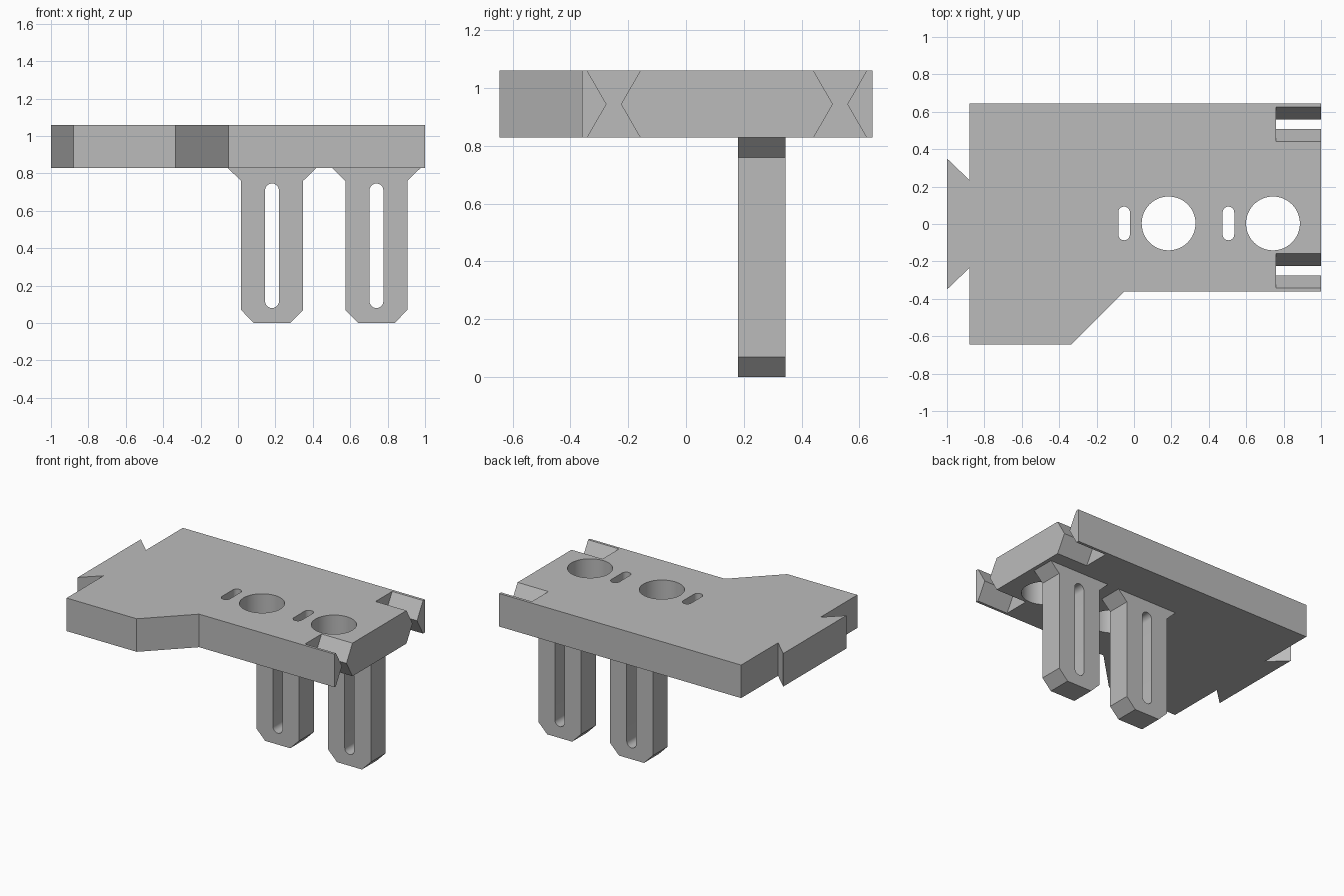
import bpy
import bmesh
import math

if "Cube" in bpy.data.objects:
    bpy.data.objects.remove(bpy.data.objects["Cube"], do_unlink=True)

grey = bpy.data.materials.new("plain grey")
grey.use_nodes = True
colour = (0.5, 0.5, 0.5, 1)
grey.diffuse_color = colour
grey.node_tree.nodes["Principled BSDF"].inputs["Base Color"].default_value = colour

BOTTOM, TOP = 0.828, 1.06
AXES = {
    "x": lambda u, v, w: (w, u, v),
    "y": lambda u, v, w: (u, w, v),
    "z": lambda u, v, w: (u, v, w),
}


def prism(name, profile, start, end, axis):
    """Extrude a 2D profile along an axis."""
    bm = bmesh.new()
    place = AXES[axis]
    face = bm.faces.new([bm.verts.new(place(u, v, start)) for u, v in profile])
    move = place(0, 0, end - start)
    new = bmesh.ops.extrude_face_region(bm, geom=[face])["geom"]
    bmesh.ops.translate(bm, vec=move, verts=[g for g in new if isinstance(g, bmesh.types.BMVert)])
    if not face.is_valid or len(bm.faces) < len(profile) + 2:
        bm.faces.new([v for v in bm.verts][:len(profile)])
    bmesh.ops.recalc_face_normals(bm, faces=bm.faces)
    mesh = bpy.data.meshes.new(name)
    bm.to_mesh(mesh)
    bm.free()
    mesh.materials.append(grey)
    obj = bpy.data.objects.new(name, mesh)
    bpy.context.collection.objects.link(obj)
    return obj


def stadium(cu, cv, radius, half, steps=16):
    """Upright rounded slot; a circle when half equals radius."""
    points = []
    for side in (1, -1):
        for i in range(steps + 1):
            a = math.pi * i / steps + (0 if side > 0 else math.pi)
            points.append((cu + radius * math.cos(a), cv + side * (half - radius) + radius * math.sin(a)))
    return points


def circle(cu, cv, radius, steps=48):
    return [(cu + radius * math.cos(math.tau * i / steps),
             cv + radius * math.sin(math.tau * i / steps)) for i in range(steps)]


def cut(target, cutter):
    cutter.hide_render = True
    mod = target.modifiers.new("cut", "BOOLEAN")
    mod.operation = "DIFFERENCE"
    mod.solver = "EXACT"
    mod.object = cutter
    bpy.context.view_layer.objects.active = target
    bpy.ops.object.modifier_apply(modifier=mod.name)
    bpy.data.objects.remove(cutter, do_unlink=True)


def smooth(obj):
    bpy.ops.object.select_all(action="DESELECT")
    obj.select_set(True)
    bpy.context.view_layer.objects.active = obj
    bpy.ops.object.shade_smooth_by_angle(angle=math.radians(25))


# Plate with a dovetail tongue on one end
outline = [(-0.88, 0.645), (1, 0.645), (1, -0.36), (-0.05, -0.36), (-0.335, -0.645),
           (-0.88, -0.645), (-0.88, -0.235), (-1, -0.35), (-1, 0.35), (-0.88, 0.235)]
plate = prism("plate", outline, BOTTOM, TOP, "z")

# Round holes and small slots through the plate
for x in (0.185, 0.743):
    cut(plate, prism("hole_cutter", circle(x, 0.003, 0.144), 0.7, 1.2, "z"))
    cut(plate, prism("slot_cutter", stadium(x - 0.238, 0.003, 0.031, 0.09), 0.7, 1.2, "z"))

# Hourglass notches in the other end
mid = (BOTTOM + TOP) / 2
half = (TOP - BOTTOM) / 2
reach = half + 0.02
for y in (-0.25, 0.533):
    wide = 0.025 + 0.067 * reach / half
    hourglass = [(y - wide, mid + reach), (y - 0.025, mid), (y - wide, mid - reach),
                 (y + wide, mid - reach), (y + 0.025, mid), (y + wide, mid + reach)]
    cut(plate, prism("notch_cutter", hourglass, 0.76, 1.1, "x"))
smooth(plate)

# Two slotted legs with flared tops and chamfered feet
right_half = [(0.097, 0), (0.166, 0.07), (0.166, 0.76), (0.235, BOTTOM)]
for name, x in (("right_leg", 0.182), ("left_leg", 0.74)):
    profile = [(x + u, z) for u, z in right_half] + [(x - u, z) for u, z in reversed(right_half)]
    leg = prism(name, profile, 0.18, 0.345, "y")
    cut(leg, prism("leg_slot_cutter", stadium(x, 0.413, 0.037, 0.333), 0.1, 0.45, "y"))
    smooth(leg)
